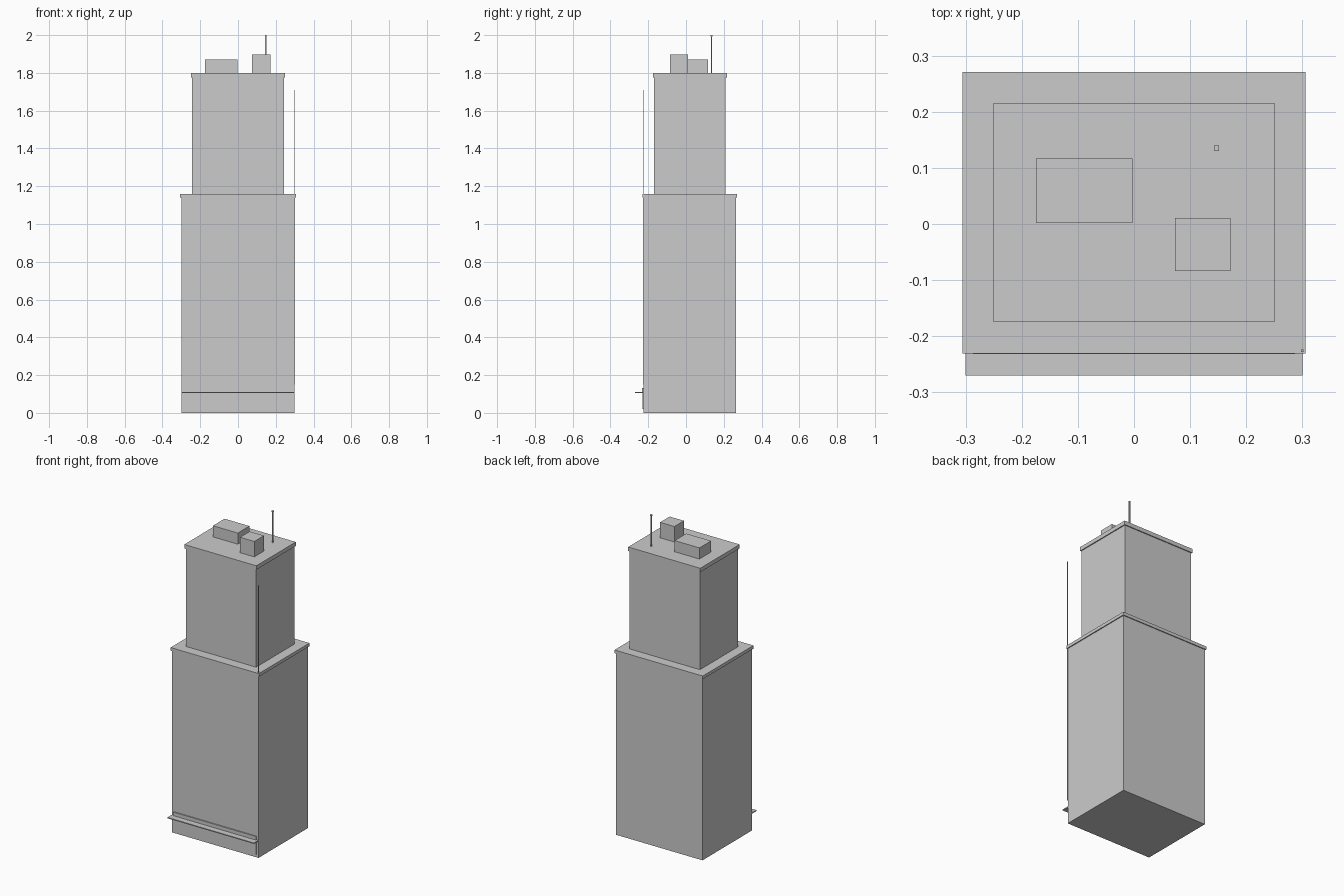
import bpy

cube = bpy.data.objects.get("Cube")
if cube:
    bpy.data.objects.remove(cube, do_unlink=True)

# One flat colour for the whole building
stone = bpy.data.materials.new("light_grey")
stone.use_nodes = True
grey = (0.6, 0.6, 0.6, 1)
stone.diffuse_color = grey
stone.node_tree.nodes["Principled BSDF"].inputs["Base Color"].default_value = grey


def block(name, x, y, z):
    """Box spanning the given (low, high) ranges."""
    spans = (x, y, z)
    bpy.ops.mesh.primitive_cube_add(size=1, location=[(a + b) / 2 for a, b in spans])
    obj = bpy.context.object
    obj.name = name
    obj.scale = [b - a for a, b in spans]
    bpy.ops.object.transform_apply(location=False, rotation=False, scale=True)
    obj.data.materials.append(stone)
    return obj


def post(name, x, y, z, width):
    """Thin square upright."""
    h = width / 2
    return block(name, (x - h, x + h), (y - h, y + h), z)


def tier(name, half, y, z, lip):
    """Tower stage with a slightly overhanging roof slab."""
    block(name + "_tower", (-half, half), y, (z[0], z[1] - lip))
    o = 0.006
    block(name + "_ledge", (-half - o, half + o), (y[0] - o, y[1] + o), (z[1] - lip, z[1]))


# Stepped tower
tier("lower", 0.3, (-0.225, 0.265), (0, 1.16), 0.02)
tier("upper", 0.244, (-0.169, 0.21), (1.16, 1.8), 0.025)

# Roof machinery
block("roof_plant_room", (-0.175, -0.003), (0.002, 0.117), (1.8, 1.87))
block("roof_lift_house", (0.073, 0.172), (-0.084, 0.011), (1.8, 1.897))

# Antenna with tip
post("antenna_mast", 0.147, 0.135, (1.8, 1.992), 0.007)
post("antenna_tip", 0.147, 0.135, (1.992, 2.0), 0.009)

# Street front
block("entrance_canopy", (-0.3, 0.3), (-0.27, -0.225), (0.105, 0.111))
block("sign_band", (-0.287, 0.287), (-0.232, -0.225), (0.111, 0.133))
block("shopfront_panel", (-0.287, 0.287), (-0.229, -0.225), (0.02, 0.105))

# Corner pipe rising past the lower ledge
post("corner_pipe", 0.3, -0.226, (0.15, 1.71), 0.004)
